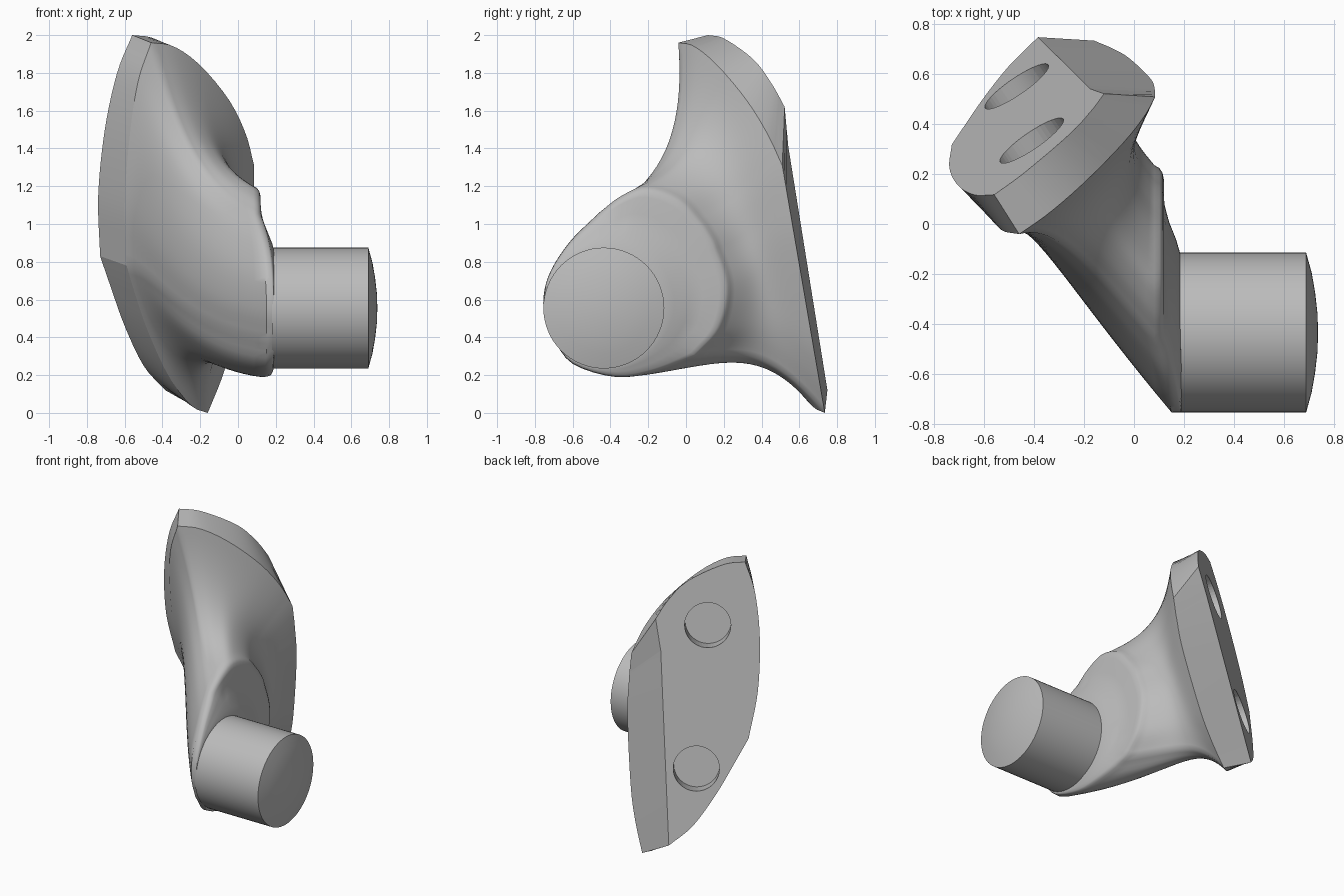
import bpy, bmesh, math
from mathutils import Vector

cube = bpy.data.objects.get("Cube")
if cube:
    bpy.data.objects.remove(cube, do_unlink=True)

grey = bpy.data.materials.new("plain grey")
grey.use_nodes = True
grey.diffuse_color = (0.5, 0.5, 0.5, 1)
grey.node_tree.nodes["Principled BSDF"].inputs["Base Color"].default_value = (0.5, 0.5, 0.5, 1)

COUNTS = (18, 2, 18, 16, 20)          # samples on each outline segment
PIN_Y, PIN_Z, PIN_R = -0.435, 0.555, 0.32


def make_object(name, bm):
    bmesh.ops.recalc_face_normals(bm, faces=bm.faces)
    mesh = bpy.data.meshes.new(name)
    bm.to_mesh(mesh)
    bm.free()
    mesh.materials.append(grey)
    obj = bpy.data.objects.new(name, mesh)
    bpy.context.collection.objects.link(obj)
    return obj


def smooth(obj):
    bpy.ops.object.select_all(action='DESELECT')
    obj.select_set(True)
    bpy.context.view_layer.objects.active = obj
    bpy.ops.object.shade_smooth_by_angle(angle=math.radians(50), keep_sharp_edges=True)


def spline(points, count):
    """Sample a smooth curve through the points, leaving out the last one."""
    p = [Vector(q) for q in points]
    p = [2 * p[0] - p[1]] + p + [2 * p[-1] - p[-2]]
    spans = len(p) - 3
    result = []
    for i in range(count):
        s = i / count * spans
        k = int(s)
        t = s - k
        a, b, c, d = p[k:k + 4]
        result.append(0.5 * (2 * b + (c - a) * t + (2 * a - 5 * b + 4 * c - d) * t * t
                             + (3 * b - a - 3 * c + d) * t ** 3))
    return result


def outline(segments):
    """Closed outline; each segment runs on to the start of the next."""
    ring = []
    for i, seg in enumerate(segments):
        ring += spline(seg + [segments[(i + 1) % len(segments)][0]], COUNTS[i])
    return ring


def bridge(bm, a, b):
    n = len(a)
    for i in range(n):
        j = (i + 1) % n
        bm.faces.new((a[i], a[j], b[j], b[i]))


# Plate outlines as (x, z), from the top corner round past the right side
outer = outline([
    [(-.56, 2.0), (-.44, 1.98), (-.26, 1.87), (-.17, 1.74)],
    [(-.12, 1.62)],
    [(-.175, 1.41)],
    [(-.385, .12), (-.5, .25), (-.6, .46), (-.675, .67)],
    [(-.73, .83), (-.74, 1.15), (-.705, 1.5), (-.64, 1.8)],
])
inner = outline([
    [(-.46, 1.96), (-.34, 1.94), (-.2, 1.84), (-.05, 1.66), (.04, 1.48)],
    [(.085, 1.31)],
    [(.085, 1.18), (.068, .9), (-.015, .43), (-.08, .2)],
    [(-.16, 0), (-.25, .04), (-.37, .2), (-.48, .44), (-.545, .63)],
    [(-.59, .78), (-.6, 1.1), (-.575, 1.45), (-.53, 1.75)],
])
# Boss outline as (y, z)
boss = outline([
    [(-.46, 1.06), (-.34, 1.15), (-.2, 1.2), (-.02, 1.14)],
    [(.11, 1.0)],
    [(.16, .92), (.235, .68), (.19, .45)],
    [(.06, .3), (-.15, .22), (-.37, .19), (-.6, .26)],
    [(-.71, .4), (-.755, .55), (-.73, .72), (-.62, .9)],
])


def outer_point(x, z):
    return Vector((x, 1.045 + .685 * x - .272 * z, z))


def inner_point(x, z):
    return Vector((x, min(.84 + .6575 * x - .295 * z, .735 - .172 * z), z))


def boss_point(y, z, toward, back):
    """Point on the boss facet, moved toward the pin and back from the face."""
    c = Vector((PIN_Y, PIN_Z))
    d = Vector((y, z)) - c
    q = c + d.normalized() * (d.length + (.3 - d.length) * toward)
    slope = min(.07, .4 * max(0, (q - c).length - PIN_R))
    return Vector((.19 - slope - back, q.x, q.y))


def foot(e):
    """Where the strut line through a boss point reaches the plate."""
    d = Vector((-.64, .76, .08 + .5 * max(0, e.z - .6)))
    gap = .84 + .6575 * e.x - .295 * e.z - e.y
    return e + d * (gap / (d.y - .6575 * d.x + .295 * d.z))


# Bracket: plate, flared neck and boss facet as one solid
bm = bmesh.new()
rings = [[outer_point(*p) for p in outer], [inner_point(*p) for p in inner]]
centre = Vector((-.3, .35, 1.0))
lean = Vector((.53, -.81, -.24)) * .15
rims = [boss_point(p.x, p.y, 0, .038) for p in boss]
STEPS = 20
for k in range(1, STEPS + 1):
    t = k / STEPS
    ring = []
    for p, e in zip(rings[1], rims):
        f = foot(e)
        c1 = p.lerp(f.lerp(centre, .6), .5) + lean
        c2 = e.lerp(f, .55)
        ring.append(p * (1 - t) ** 3 + c1 * 3 * t * (1 - t) ** 2
                    + c2 * 3 * t * t * (1 - t) + e * t ** 3)
    rings.append(ring)
for toward, back in ((.03, .018), (.08, .006), (.16, 0), (.4, 0), (.6, 0), (.8, 0), (1, 0)):
    rings.append([boss_point(p.x, p.y, toward, back) for p in boss])
loops = [[bm.verts.new(p) for p in ring] for ring in rings]
for a, b in zip(loops, loops[1:]):
    bridge(bm, a, b)
bm.faces.new(loops[0])
bm.faces.new(loops[-1])

# Crisp plate rims and rim corners
total = len(loops[0])
for loop in loops[:2]:
    for i in range(total):
        bm.edges.get((loop[i], loop[(i + 1) % total])).smooth = False
for s in range(len(COUNTS)):
    i = sum(COUNTS[:s])
    bm.edges.get((loops[0][i], loops[1][i])).smooth = False
bracket = make_object("bracket", bm)

# Two round blind holes in the plate
normal = Vector((-.667, 1, .272)).normalized()
for x, z in ((-.47, .63), (-.41, 1.58)):
    bm = bmesh.new()
    bmesh.ops.create_cone(bm, cap_ends=True, segments=48, radius1=.153, radius2=.153, depth=.27)
    cutter = make_object("hole_cutter", bm)
    cutter.rotation_euler = normal.to_track_quat('Z', 'Y').to_euler()
    cutter.location = outer_point(x, z)
    cutter.hide_render = True
    mod = bracket.modifiers.new("hole", 'BOOLEAN')
    mod.operation = 'DIFFERENCE'
    mod.solver = 'EXACT'
    mod.object = cutter
    bpy.context.view_layer.objects.active = bracket
    bpy.ops.object.modifier_apply(modifier=mod.name)
    bpy.data.objects.remove(cutter, do_unlink=True)
smooth(bracket)

# Pin with a shallow domed end
bm = bmesh.new()
profile = [(PIN_R, .18), (PIN_R, .69), (.24, .712), (.16, .726), (.08, .735)]
loops = []
for r, x in profile:
    loops.append([bm.verts.new((x, PIN_Y + r * math.cos(a), PIN_Z + r * math.sin(a)))
                  for a in (math.tau * i / 64 for i in range(64))])
for a, b in zip(loops, loops[1:]):
    bridge(bm, a, b)
bm.faces.new(loops[0])
tip = bm.verts.new((.738, PIN_Y, PIN_Z))
for i in range(64):
    bm.faces.new((loops[-1][i], loops[-1][(i + 1) % 64], tip))
smooth(make_object("pin", bm))
